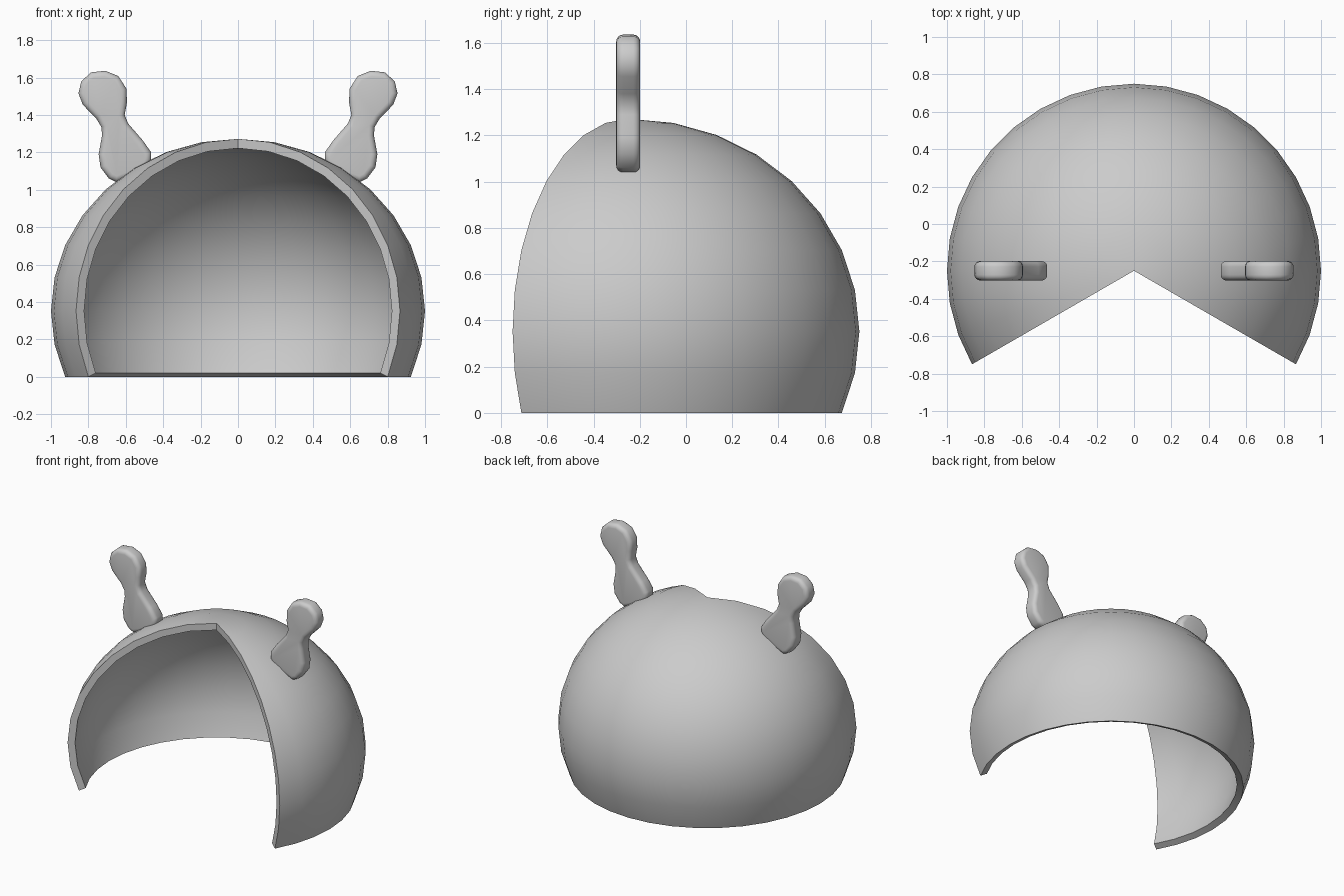
import bpy, bmesh
from math import sin, cos, radians

if "Cube" in bpy.data.objects:
    bpy.data.objects.remove(bpy.data.objects["Cube"])


def finish(name, bm, angle):
    bmesh.ops.recalc_face_normals(bm, faces=bm.faces[:])
    mesh = bpy.data.meshes.new(name)
    bm.to_mesh(mesh)
    bm.free()
    obj = bpy.data.objects.new(name, mesh)
    bpy.context.collection.objects.link(obj)
    bpy.ops.object.select_all(action='DESELECT')
    obj.select_set(True)
    bpy.context.view_layer.objects.active = obj
    bpy.ops.object.shade_smooth_by_angle(angle=radians(angle))
    return obj


# Dome shell: squashed sphere profile swept 240 degrees, with real wall thickness
CY, CZ, SQUASH, WALL, STEPS = -0.25, 0.352, 0.92, 0.05, 24
outer, inner = [], []
for i in range(10):
    a = radians(-22.5 + 11.25 * i)
    r, z = cos(a), CZ + SQUASH * sin(a)
    nr, nz = cos(a), sin(a) / SQUASH
    n = (nr * nr + nz * nz) ** 0.5
    outer.append((r, max(z, 0)))
    inner.append((r - WALL * nr / n, z - WALL * nz / n))

bm = bmesh.new()
top_out = bm.verts.new((0, CY, CZ + SQUASH))
top_in = bm.verts.new((0, CY, CZ + SQUASH - WALL))


def column(profile, t):
    return [bm.verts.new((r * cos(t), CY + r * sin(t), z)) for r, z in profile]


angles = [radians(-30 + 240 * s / STEPS) for s in range(STEPS + 1)]
outs = [column(outer, t) + [top_out] for t in angles]
ins = [column(inner, t) + [top_in] for t in angles]
for s in range(STEPS):
    for cols in (outs, ins):
        a, b = cols[s], cols[s + 1]
        for i in range(9):
            bm.faces.new((a[i], b[i], b[i + 1], a[i + 1]))
        bm.faces.new((a[9], b[9], a[10]))
    # bottom rim
    bm.faces.new((outs[s][0], outs[s + 1][0], ins[s + 1][0], ins[s][0]))
# front opening rims
for s in (0, STEPS):
    for i in range(10):
        bm.faces.new((outs[s][i], outs[s][i + 1], ins[s][i + 1], ins[s][i]))
finish("dome_shell", bm, 35)

# Ears: rounded two-lobed plates, mirrored across x
outline = [(0.48, 1.125), (0.56, 1.075), (0.65, 1.04), (0.69, 1.06), (0.735, 1.12),
           (0.745, 1.19), (0.727, 1.29), (0.73, 1.335), (0.757, 1.38),
           (0.83, 1.455), (0.853, 1.515), (0.838, 1.58), (0.785, 1.628),
           (0.71, 1.636), (0.64, 1.608), (0.596, 1.54), (0.594, 1.465),
           (0.606, 1.40), (0.588, 1.355), (0.51, 1.265), (0.464, 1.20),
           (0.464, 1.16)]
bm = bmesh.new()
front = bm.faces.new([bm.verts.new((x, CY - 0.052, z)) for x, z in outline])
ext = bmesh.ops.extrude_face_region(bm, geom=[front], use_keep_orig=True)
moved = [g for g in ext["geom"] if isinstance(g, bmesh.types.BMVert)]
bmesh.ops.translate(bm, verts=moved, vec=(0, 0.104, 0))
bmesh.ops.recalc_face_normals(bm, faces=bm.faces[:])
edges = [e for e in bm.edges if abs(e.verts[0].co.y - e.verts[1].co.y) < 0.01]
bmesh.ops.bevel(bm, geom=edges, offset=0.03, segments=4, profile=0.5,
                affect='EDGES', clamp_overlap=True)
ears = finish("ears", bm, 50)
mirror = ears.modifiers.new("Mirror", 'MIRROR')
mirror.use_axis = (True, False, False)
mirror.use_mirror_merge = False
